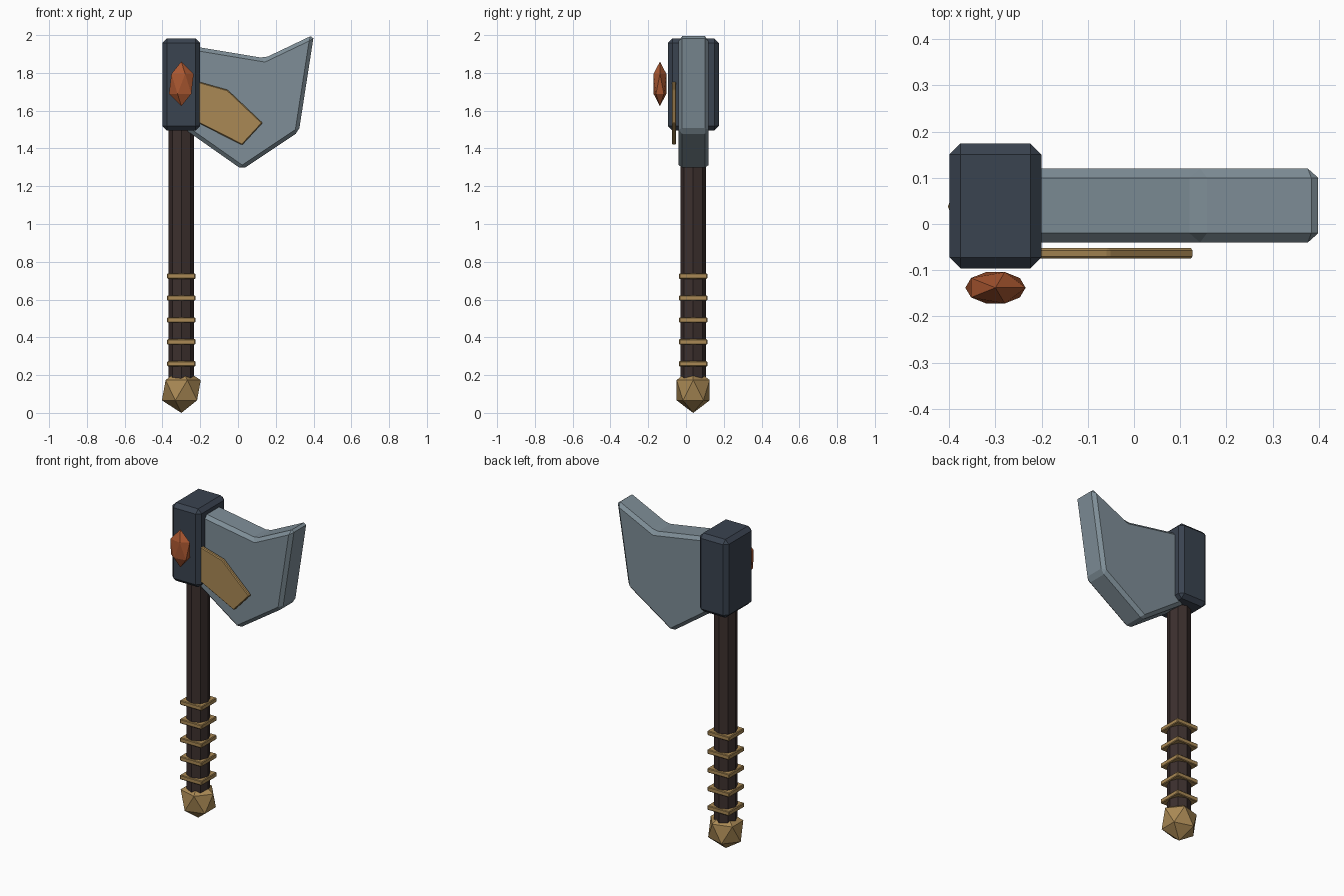
import bpy, bmesh

if "Cube" in bpy.data.objects:
    bpy.data.objects.remove(bpy.data.objects["Cube"])

CX, CY = -0.30, 0.038  # handle axis


def material(name, rgb):
    m = bpy.data.materials.new(name)
    m.diffuse_color = (*rgb, 1)
    m.use_nodes = True
    m.node_tree.nodes["Principled BSDF"].inputs["Base Color"].default_value = m.diffuse_color
    return m


WOOD = material("dark_wood", (0.045, 0.029, 0.027))
BRASS = material("brass", (0.40, 0.25, 0.09))
IRON = material("dark_iron", (0.042, 0.056, 0.08))
STEEL = material("steel", (0.21, 0.27, 0.31))
AMBER = material("amber", (0.40, 0.095, 0.03))


def finish(obj, name, mat, bevel=0):
    obj.name = name
    obj.data.materials.append(mat)
    if bevel:
        mod = obj.modifiers.new("bevel", "BEVEL")
        mod.width = bevel
        mod.segments = 1
        mod.limit_method = "ANGLE"
        mod.angle_limit = 0.2
    return obj


def box(name, lo, hi, mat, bevel):
    bpy.ops.mesh.primitive_cube_add(size=1, location=[(a + b) / 2 for a, b in zip(lo, hi)])
    obj = bpy.context.object
    obj.scale = [b - a for a, b in zip(lo, hi)]
    bpy.ops.object.transform_apply(location=False, rotation=False, scale=True)
    return finish(obj, name, mat, bevel)


def icosa(name, loc, scale, mat):
    bpy.ops.mesh.primitive_ico_sphere_add(subdivisions=1, radius=1, location=loc)
    bpy.context.object.scale = scale
    return finish(bpy.context.object, name, mat)


def plate(name, profile, y0, y1, mat, bevel):
    """Extrude an x-z outline between two y values."""
    bm = bmesh.new()
    face = bm.faces.new([bm.verts.new((x, y0, z)) for x, z in profile])
    ext = bmesh.ops.extrude_face_region(bm, geom=[face])
    moved = [v for v in ext["geom"] if isinstance(v, bmesh.types.BMVert)]
    bmesh.ops.translate(bm, verts=moved, vec=(0, y1 - y0, 0))
    bmesh.ops.recalc_face_normals(bm, faces=bm.faces[:])
    mesh = bpy.data.meshes.new(name)
    bm.to_mesh(mesh)
    bm.free()
    obj = bpy.data.objects.new(name, mesh)
    bpy.context.collection.objects.link(obj)
    return finish(obj, name, mat, bevel)


# Octagonal handle
bpy.ops.mesh.primitive_cylinder_add(vertices=8, radius=0.068, depth=1.5, location=(CX, CY, 0.87))
finish(bpy.context.object, "handle", WOOD)

# Square grip rings
for i in range(5):
    z = 0.26 + i * 0.116
    box(f"grip_ring_{i + 1}", (CX - 0.075, CY - 0.075, z - 0.014),
        (CX + 0.075, CY + 0.075, z + 0.014), BRASS, 0.004)

# Faceted pommel
icosa("pommel", (CX, CY, 0.12), (0.115, 0.103, 0.12), BRASS)

# Head block
box("head_block", (-0.40, -0.096, 1.495), (-0.20, 0.174, 1.982), IRON, 0.024)

# Blade
plate("blade", [(-0.28, 1.948), (0.14, 1.878), (0.402, 2.003), (0.322, 1.488),
                (0.022, 1.288), (-0.28, 1.50)], -0.04, 0.12, STEEL, 0.02)

# Brass inlay on the blade front
plate("blade_inlay", [(-0.25, 1.765), (-0.055, 1.71), (0.13, 1.535), (0.022, 1.418),
                      (-0.25, 1.555)], -0.075, -0.052, BRASS, 0.005)

# Gem on the head front
icosa("gem", (CX, -0.138, 1.742), (0.073, 0.040, 0.118), AMBER)
